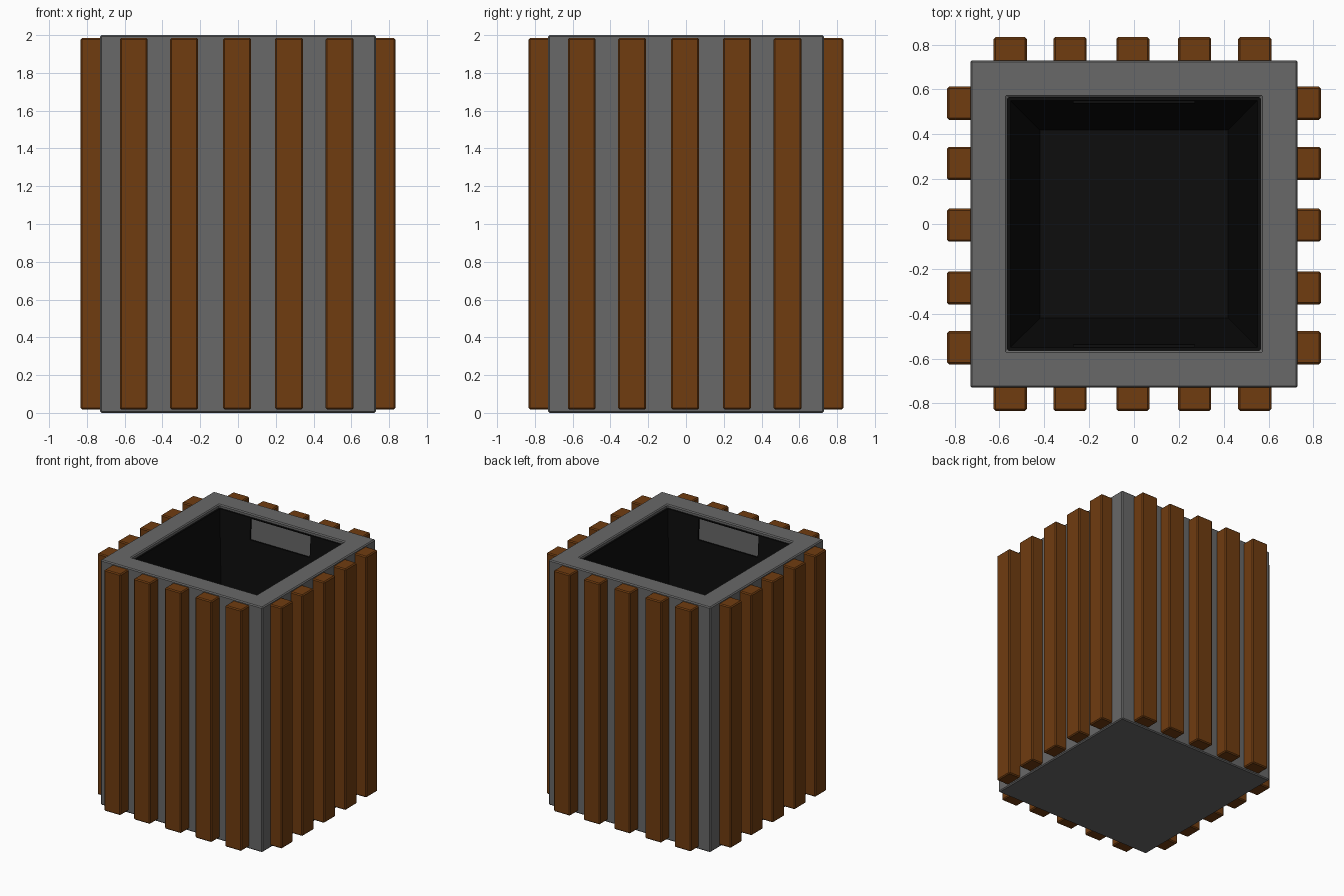
import bpy, bmesh

if "Cube" in bpy.data.objects:
    bpy.data.objects.remove(bpy.data.objects["Cube"])


def material(name, rgb):
    m = bpy.data.materials.new(name)
    m.diffuse_color = (*rgb, 1)
    m.use_nodes = True
    m.node_tree.nodes["Principled BSDF"].inputs["Base Color"].default_value = m.diffuse_color
    return m


WOOD = material("wood", (0.162, 0.045, 0.005))
GREY = material("dark_grey", (0.14, 0.14, 0.14))
BLACK = material("black", (0.004, 0.004, 0.004))


def add_object(name, bm, mat, bevel=0):
    bmesh.ops.recalc_face_normals(bm, faces=bm.faces)
    me = bpy.data.meshes.new(name)
    bm.to_mesh(me)
    bm.free()
    ob = bpy.data.objects.new(name, me)
    bpy.context.collection.objects.link(ob)
    if mat:
        me.materials.append(mat)
    if bevel:
        b = ob.modifiers.new("bevel", 'BEVEL')
        b.width = bevel
        b.segments = 1
    return ob


def box(name, lo, hi, mat, bevel=0):
    bm = bmesh.new()
    bmesh.ops.create_cube(bm, size=1)
    for v in bm.verts:
        v.co = [(lo[i] + hi[i]) / 2 + v.co[i] * (hi[i] - lo[i]) for i in range(3)]
    return add_object(name, bm, mat, bevel)


def square_shell(name, rings, mat, bevel=0):
    """Skin through square rings (half width, z), capped at both ends."""
    bm = bmesh.new()
    loops = [[bm.verts.new((sx * h, sy * h, z))
              for sx, sy in ((-1, -1), (1, -1), (1, 1), (-1, 1))] for h, z in rings]
    for a, b in zip(loops, loops[1:]):
        for i in range(4):
            j = (i + 1) % 4
            bm.faces.new((a[i], a[j], b[j], b[i]))
    bm.faces.new(loops[0])
    bm.faces.new(loops[-1])
    return add_object(name, bm, mat, bevel)


# Outer casing with open top
square_shell("casing", [(0.73, 0), (0.73, 2), (0.565, 2), (0.565, 0.06)], GREY, 0.008)

# Tapered inner liner with a grip slot front and back
liner = square_shell("liner", [(0.43, 0.07), (0.563, 1.975), (0.55, 1.975), (0.42, 0.09)], BLACK)
cutter = box("grip_cutter", (-0.27, -0.7, 1.80), (0.27, 0.7, 1.968), None)
cutter.hide_render = True
cutter.hide_viewport = True
cut = liner.modifiers.new("grip_slots", 'BOOLEAN')
cut.operation = 'DIFFERENCE'
cut.solver = 'EXACT'
cut.object = cutter

# Wooden slats on all four sides
IN, OUT, HALF, Z0, Z1 = 0.72, 0.833, 0.074, 0.018, 1.985
for n, c in enumerate((-0.552, -0.285, -0.005, 0.27, 0.538)):
    for side, (a, b) in (("low", (-OUT, -IN)), ("high", (IN, OUT))):
        box(f"slat_y_{side}_{n}", (c - HALF, a, Z0), (c + HALF, b, Z1), WOOD, 0.008)
        box(f"slat_x_{side}_{n}", (a, c - HALF, Z0), (b, c + HALF, Z1), WOOD, 0.008)
